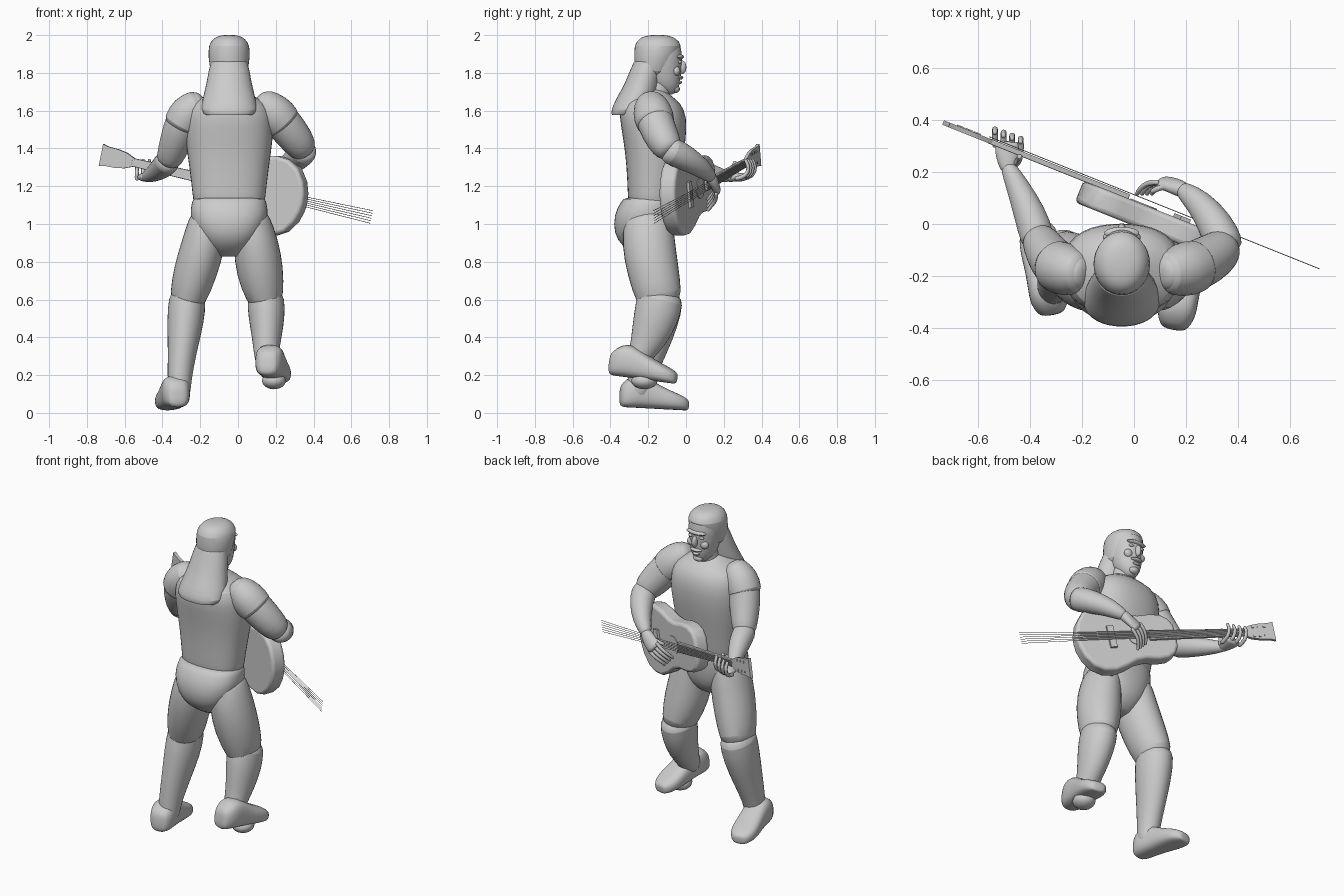
import bpy, bmesh
from math import cos, sin, pi, radians, copysign
from mathutils import Vector, Matrix

if "Cube" in bpy.data.objects:
    bpy.data.objects.remove(bpy.data.objects["Cube"])

grey = bpy.data.materials.new("plain_grey")
grey.use_nodes = True
grey.diffuse_color = (.6, .6, .6, 1)
grey.node_tree.nodes["Principled BSDF"].inputs["Base Color"].default_value = (.6, .6, .6, 1)
parts = []


def finish(name, bm, matrix=None, subdiv=0, bevel=0):
    """Turn a bmesh into a named object with its modifiers."""
    if matrix is not None:
        bm.transform(matrix)
    bmesh.ops.recalc_face_normals(bm, faces=bm.faces[:])
    mesh = bpy.data.meshes.new(name)
    bm.to_mesh(mesh)
    bm.free()
    mesh.materials.append(grey)
    obj = bpy.data.objects.new(name, mesh)
    bpy.context.collection.objects.link(obj)
    if bevel:
        mod = obj.modifiers.new("rounded_edges", "BEVEL")
        mod.width, mod.segments = bevel, 3
    if subdiv:
        mod = obj.modifiers.new("smooth_form", "SUBSURF")
        mod.levels = mod.render_levels = subdiv
    parts.append(obj)
    return obj


def loft(name, rings, axis=None, ref=(1, 0, 0), sides=16, dome=.4, power=1, subdiv=1, matrix=None):
    """Skin elliptical rings (x, y, z, half width[, half depth]) along a path, with domed ends."""
    centres = [Vector(r[:3]) for r in rings]
    sections = []
    for i, r in enumerate(rings):
        t = Vector(axis) if axis else centres[min(i + 1, len(rings) - 1)] - centres[max(i - 1, 0)]
        t.normalize()
        s = Vector(ref) - t * t.dot(Vector(ref))
        s.normalize()
        sections.append((centres[i], t, s, r[3], r[-1]))
    if dome:
        def cap(section, way):
            c, t, s, a, b = section
            h = dome * min(a, b) * way
            return [(c + t * h * k, t, s, a * f, b * f) for k, f in ((.65, .75), (1, .3))]
        sections = cap(sections[0], -1)[::-1] + sections + cap(sections[-1], 1)
    bm = bmesh.new()
    loops = []
    for c, t, s, a, b in sections:
        f = t.cross(s)
        loop = []
        for k in range(sides):
            u, v = cos(2 * pi * k / sides), sin(2 * pi * k / sides)
            u, v = copysign(abs(u) ** power, u), copysign(abs(v) ** power, v)
            loop.append(bm.verts.new(c + s * a * u + f * b * v))
        loops.append(loop)
    for lower, upper in zip(loops, loops[1:]):
        for k in range(sides):
            n = (k + 1) % sides
            bm.faces.new((lower[k], lower[n], upper[n], upper[k]))
    bm.faces.new(loops[0])
    bm.faces.new(loops[-1])
    return finish(name, bm, matrix, subdiv)


def blob(name, centre, size):
    bm = bmesh.new()
    bmesh.ops.create_uvsphere(bm, u_segments=14, v_segments=8, radius=1)
    return finish(name, bm, Matrix.Translation(centre) @ Matrix.Diagonal((*size, 1)))


def plate(name, half, low, high, matrix, bevel=0):
    """Extrude an outline given as one half (along, half width), mirrored about its axis."""
    outline = half + [(s, -w) for s, w in reversed(half) if w > 0]
    bm = bmesh.new()
    face = bm.faces.new([bm.verts.new((s, w, low)) for s, w in outline])
    top = bmesh.ops.extrude_face_region(bm, geom=[face])["geom"]
    moved = [g for g in top if isinstance(g, bmesh.types.BMVert)]
    bmesh.ops.translate(bm, verts=moved, vec=(0, 0, high - low))
    return finish(name, bm, matrix, bevel=bevel)


UP = (0, 0, 1)
MID = -.047  # centre line of the body


def stack(name, rows, **kw):
    """Level rings on the body centre line: (height, y, half width, half depth)."""
    return loft(name, [(MID, y, z, a, b) for z, y, a, b in rows], axis=UP, **kw)


# Trunk
stack("torso", [(1.1, -.18, .19, .125), (1.15, -.18, .195, .13), (1.3, -.17, .212, .145),
                (1.45, -.165, .236, .168), (1.57, -.175, .236, .182), (1.64, -.185, .21, .16),
                (1.68, -.19, .12, .11)], power=.85, sides=20)
stack("pelvis", [(.83, -.2, .07, .06), (.88, -.21, .125, .13), (.95, -.22, .18, .165),
                 (1.05, -.215, .212, .168), (1.11, -.2, .2, .15), (1.135, -.195, .195, .14)],
      power=.85, sides=20, dome=.05)
stack("neck", [(1.6, -.18, .09, .09), (1.68, -.16, .07, .075), (1.76, -.14, .07, .075)])

# Head, hair and face
stack("head", [(1.7, -.095, .04, .045), (1.73, -.112, .07, .08), (1.8, -.13, .088, .107),
               (1.87, -.135, .098, .117), (1.94, -.14, .1, .12), (1.97, -.145, .07, .09)])
stack("hair_cap", [(1.8, -.175, .1, .1), (1.88, -.16, .113, .117), (1.95, -.147, .112, .131),
                   (1.98, -.15, .085, .1)], dome=.25)
stack("long_hair", [(1.88, -.19, .1, .085), (1.75, -.23, .12, .09), (1.66, -.26, .145, .115),
                    (1.6, -.31, .155, .09), (1.57, -.335, .125, .06)], dome=.3)
blob("brow", (MID, -.035, 1.885), (.068, .024, .014))
blob("nose", (MID, -.02, 1.83), (.016, .022, .036))
blob("moustache", (MID, -.034, 1.775), (.04, .02, .011))
blob("lower_lip", (MID, -.036, 1.75), (.024, .016, .009))
blob("chin", (MID, -.058, 1.715), (.034, .026, .022))
for side in (-1, 1):
    blob("eye", (MID + side * .037, -.034, 1.858), (.016, .012, .009))
    blob("cheek", (MID + side * .045, -.052, 1.81), (.028, .022, .026))

# Legs
loft("planted_thigh", [(-.16, -.2, 1.03, .1, .13), (-.18, -.2, .9, .118, .145),
                       (-.225, -.175, .75, .12, .14), (-.268, -.14, .6, .1, .125)])
loft("lifted_thigh", [(.07, -.2, 1.03, .1, .13), (.095, -.2, .9, .122, .145),
                      (.115, -.175, .75, .131, .14), (.145, -.14, .6, .1, .125)])
loft("planted_shin", [(-.268, -.135, .61, .103, .128), (-.278, -.16, .48, .1, .122),
                      (-.295, -.2, .33, .078, .1), (-.31, -.24, .18, .065, .07),
                      (-.31, -.25, .1, .06, .065)])
loft("lifted_shin", [(.147, -.135, .61, .103, .128), (.152, -.16, .5, .098, .122),
                     (.152, -.195, .4, .08, .1), (.15, -.235, .32, .068, .07),
                     (.15, -.26, .27, .06, .06)])

# Shoes: rows of (distance from heel, half width, height)
SHOE = [(.01, .055, .13), (.05, .077, .17), (.11, .076, .18), (.18, .075, .14),
        (.27, .083, .1), (.33, .072, .08), (.36, .045, .06)]
for name, heel, turn, pitch in (("planted_shoe", (-.315, -.35, .03), .17, -.05),
                                ("lifted_shoe", (.15, -.41, .2), -.19, -.13)):
    place = Matrix.Translation(heel) @ Matrix.Rotation(turn, 4, "Z") @ Matrix.Rotation(pitch, 4, "X")
    loft(name, [(0, t, h / 2, w, h / 2) for t, w, h in SHOE], axis=(0, 1, 0), power=.7,
         dome=.25, matrix=place)
blob("sole_pad", (.19, -.22, .17), (.065, .07, .045))

# Arms with short sleeves
fret_arm = [(-.2, -.19, 1.645, .07), (-.26, -.18, 1.6, .095), (-.3, -.16, 1.52, .098),
            (-.335, -.11, 1.42, .085), (-.365, -.06, 1.34, .072)]
strum_arm = [(.12, -.19, 1.65, .07), (.18, -.18, 1.6, .1), (.245, -.16, 1.53, .1),
             (.315, -.12, 1.44, .092), (.345, -.09, 1.395, .077)]
for name, path in (("fretting", fret_arm), ("strumming", strum_arm)):
    loft(name + "_upper_arm", path)
    loft(name + "_sleeve", [(x, y, z, r + .008) for x, y, z, r in path[:3]], dome=.15)
loft("fretting_forearm", [(-.37, -.06, 1.335, .07), (-.4, .04, 1.3, .064),
                          (-.45, .15, 1.265, .045), (-.485, .22, 1.25, .031)])
loft("strumming_forearm", [(.35, -.085, 1.39, .077), (.315, .0, 1.35, .07),
                           (.25, .085, 1.295, .054), (.19, .13, 1.25, .035)])

# Hands
loft("fretting_palm", [(-.485, .21, 1.25, .03, .028), (-.487, .26, 1.248, .048, .025),
                       (-.487, .31, 1.248, .05, .022)])
loft("strumming_palm", [(.19, .13, 1.25, .033), (.15, .15, 1.215, .044, .026),
                        (.11, .16, 1.185, .045, .024)])
for i in range(4):
    x, y = -.535 + .033 * i, -.012 * i
    loft("fretting_finger", [(x, .3 + y, 1.24, .013), (x, .355 + y, 1.252, .013),
                             (x, .372 + y, 1.3, .012), (x, .35 + y, 1.34, .01)], sides=8)
    d = .019 * (i - 1.5)
    loft("strumming_finger", [(.12 - d, .16, 1.19 + d, .012), (.08 - d, .16, 1.155 + d, .012),
                              (.05 - d, .135, 1.125 + d, .011), (.04 - d, .115, 1.1 + d, .009)],
         sides=8)
loft("fretting_thumb", [(-.455, .23, 1.25, .015), (-.44, .25, 1.29, .014), (-.44, .26, 1.33, .011)],
     sides=8)
loft("strumming_thumb", [(.155, .145, 1.235, .015), (.105, .145, 1.225, .014),
                         (.07, .125, 1.205, .011)], sides=8)

# Guitar frame: x runs to the headstock, z faces outward
along = Vector((-.908, .363, .209)).normalized()
out = Vector((.371, .928, 0)).normalized()
across = out.cross(along)
guitar = Matrix((along, across, out)).transposed().to_4x4()
guitar.translation = (0, .113, 1.2)

plate("guitar_body", [(.195, 0), (.19, .07), (.165, .115), (.12, .14), (.06, .147), (-.02, .14),
                      (-.08, .153), (-.15, .188), (-.22, .211), (-.29, .205), (-.35, .172),
                      (-.395, .11), (-.415, .05), (-.42, 0)],
      -.112, -.022, guitar, bevel=.018)
plate("guitar_neck", [(.61, .022), (.02, .03)], -.025, -.005, guitar, bevel=.004)
plate("headstock", [(.79, .06), (.76, .052), (.7, .05), (.65, .042), (.6, .022)], -.024, -.006, guitar)
plate("bridge", [(-.19, .07), (-.23, .07)], -.025, -.008, guitar)
ring = [(-.05 + .055 * cos(pi * k / 12), .055 * sin(pi * k / 12)) for k in range(13)]
plate("soundhole_rim", [(s, w if w > .001 else 0) for s, w in ring], -.024, -.018, guitar)
for i in range(6):
    k = (i - 2.5) / 2.5
    loft("string", [(-.78, .034 * k, 0, .0016), (-.35, .025 * k, 0, .0016), (.61, .017 * k, 0, .0016)],
         axis=(1, 0, 0), ref=(0, 1, 0), sides=4, dome=0, subdiv=0, matrix=guitar)
for side in (-1, 1):
    for i in range(3):
        plate("tuning_peg", [(.67 + .035 * i, .006), (.655 + .035 * i, .006)], -.022, -.002,
              guitar @ Matrix.Translation((0, side * .03, 0)))

# Smooth shading with sharp edges kept
bpy.ops.object.select_all(action="DESELECT")
for obj in parts:
    obj.select_set(True)
bpy.context.view_layer.objects.active = parts[0]
bpy.ops.object.shade_smooth_by_angle(angle=radians(40))
